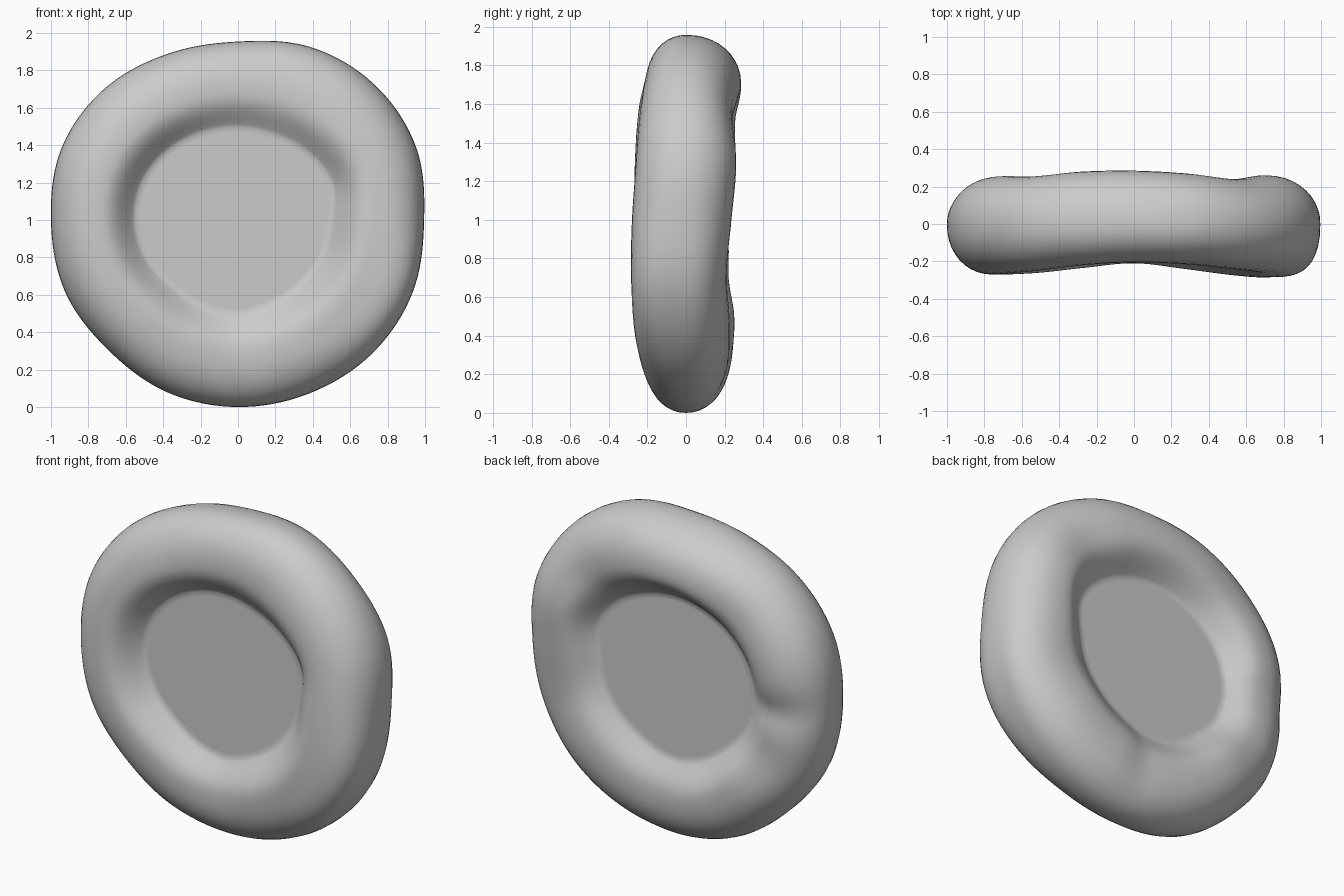
import bpy, bmesh
from math import sin, cos, pi, exp, tau

cube = bpy.data.objects.get("Cube")
if cube:
    bpy.data.objects.remove(cube, do_unlink=True)

SEGMENTS = 144
ARC = 10          # steps over the outer quarter of the rim
FLANK = 14        # steps from the rim crest down to the membrane
MEMBRANE = {-1: .118, 1: .128}  # depth of the flat centre, front and back

# Radii and crest depths at equal angles, counter-clockwise from +x
OUTER = [.995, 1.03, 1.03, 1.005, .957, .967, 1.003, 1.02,
         1.0, 1.0, .98, .993, .997, 1.0, 1.01, 1.01]
INNER = [.50, .54, .52, .50, .50, .51, .53, .55,
         .55, .53, .50, .50, .50, .48, .48, .49]
FRONT = [.28, .26, .24, .215, .205, .22, .25, .265, .27, .27, .26, .235, .21, .24, .27, .285]
BACK = [.235, .26, .24, .27, .285, .28, .255, .255, .235, .22, .25, .24, .22, .225, .225, .21]


def loop_value(values, angle):
    """Smooth closed interpolation through evenly spaced values."""
    n = len(values)
    pos = angle / tau * n
    i = int(pos)
    t = pos - i
    a, b, c, d = (values[(i + k) % n] for k in (-1, 0, 1, 2))
    return b + .5 * t * (c - a + t * (2*a - 5*b + 4*c - d + t * (3*(b - c) + d - a)))


def bump(angle, centre, width):
    """Soft bell centred on an angle, in degrees."""
    diff = (angle * 360 / tau - centre + 180) % 360 - 180
    return exp(-(diff / width) ** 2)


def half_profile(angle, side):
    """Points (radius, depth) from the outer edge to the flat centre."""
    outer, inner = loop_value(OUTER, angle), loop_value(INNER, angle)
    crest = inner + .46 * (outer - inner)
    power = 2.1
    if side < 0:
        depth = loop_value(FRONT, angle)
        power += 1.4 * bump(angle, 335, 26)
    else:
        depth = loop_value(BACK, angle)
        depth -= .03 * bump(angle, 179, 8) + .012 * bump(angle, 278, 8)
    floor = MEMBRANE[side]
    points = []
    for k in range(1, ARC + 1):
        a = k / ARC * pi / 2
        points.append((crest + (outer - crest) * max(cos(a), 0) ** (2 / power),
                       side * depth * sin(a) ** (2 / power)))
    for k in range(1, FLANK + 1):
        t = k / FLANK
        drop = .6 * cos(pi / 2 * t ** 1.3) + .4 * (.5 + .5 * cos(pi * t ** 1.5))
        points.append((crest + (inner - crest) * t,
                       side * (floor + (depth - floor) * drop)))
    points.append((inner - .03, side * floor))
    return points


# Rim and membrane as one closed skin
bm = bmesh.new()
rings = []
for s in range(SEGMENTS):
    angle = s / SEGMENTS * tau
    front, back = half_profile(angle, -1), half_profile(angle, 1)
    profile = front[::-1] + [(loop_value(OUTER, angle), 0)] + back
    rings.append([bm.verts.new((r * cos(angle), y, 1 + r * sin(angle))) for r, y in profile])

for s, ring in enumerate(rings):
    following = rings[(s + 1) % SEGMENTS]
    for k in range(len(ring) - 1):
        bm.faces.new((ring[k], ring[k + 1], following[k + 1], following[k]))

for end, side in ((0, -1), (-1, 1)):
    centre = bm.verts.new((0, side * MEMBRANE[side], 1))
    for s, ring in enumerate(rings):
        bm.faces.new((centre, ring[end], rings[(s + 1) % SEGMENTS][end]))

bmesh.ops.recalc_face_normals(bm, faces=bm.faces)
lowest = min(v.co.z for v in bm.verts)
bmesh.ops.translate(bm, verts=bm.verts, vec=(0, 0, -lowest))

mesh = bpy.data.meshes.new("dimpled_disc")
bm.to_mesh(mesh)
bm.free()
mesh.polygons.foreach_set("use_smooth", [True] * len(mesh.polygons))
disc = bpy.data.objects.new("dimpled_disc", mesh)
bpy.context.collection.objects.link(disc)

# Single grey colour
grey = bpy.data.materials.new("light_grey")
grey.use_nodes = True
colour = (.6, .6, .6, 1)
grey.diffuse_color = colour
grey.node_tree.nodes["Principled BSDF"].inputs["Base Color"].default_value = colour
mesh.materials.append(grey)
